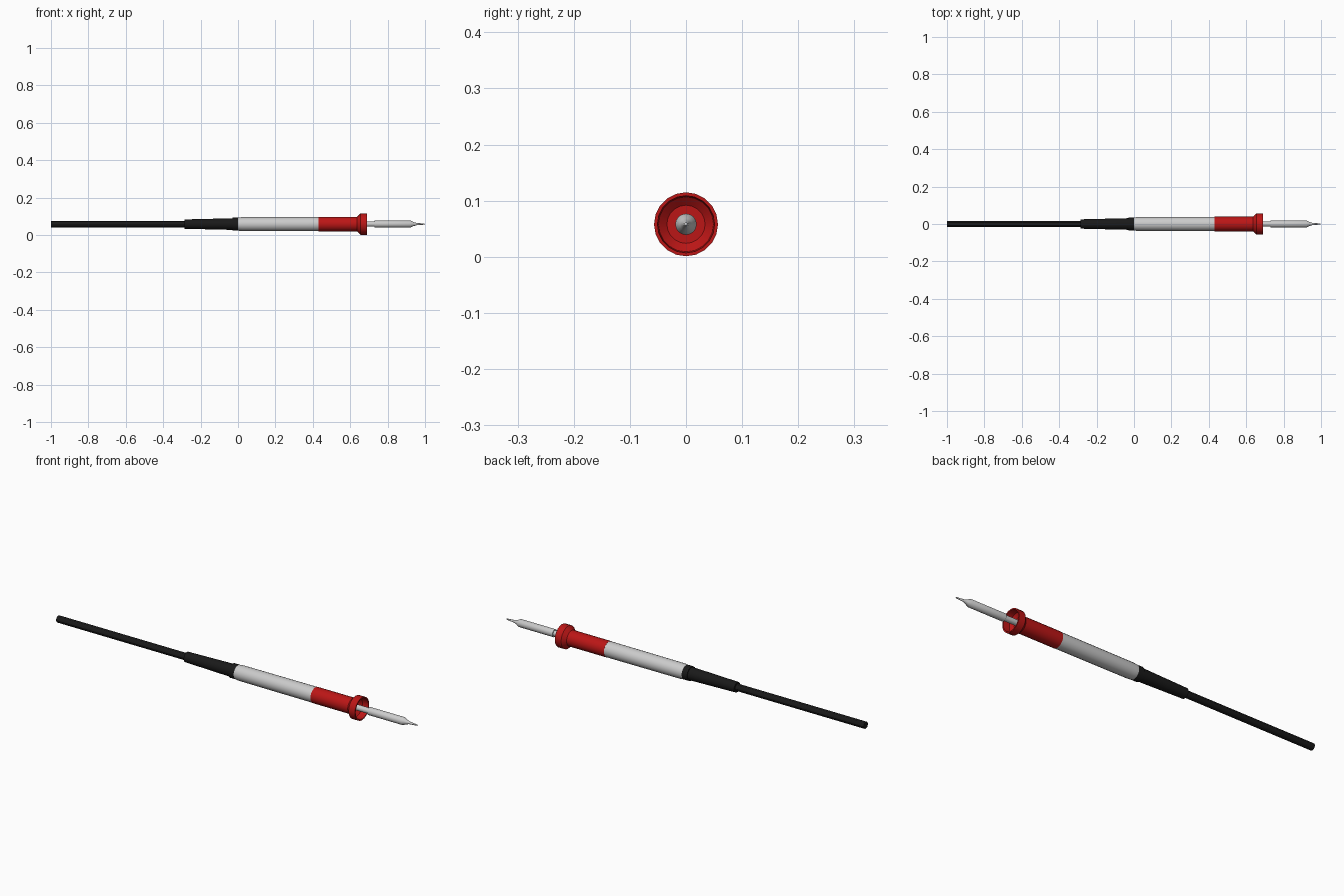
import bpy, bmesh, math

if "Cube" in bpy.data.objects:
    bpy.data.objects.remove(bpy.data.objects["Cube"])

AXIS_Z = 0.058


def material(name, color):
    m = bpy.data.materials.new(name)
    m.diffuse_color = color
    m.use_nodes = True
    m.node_tree.nodes["Principled BSDF"].inputs["Base Color"].default_value = m.diffuse_color
    return m


def lathe(name, profile, sides, mat=None):
    """Spin an (x, radius) profile around the long axis; radius 0 closes an end."""
    bm = bmesh.new()
    rings = []
    for x, r in profile:
        if r == 0:
            rings.append([bm.verts.new((x, 0, AXIS_Z))])
            continue
        ring = []
        for i in range(sides):
            a = 2 * math.pi * i / sides
            ring.append(bm.verts.new((x, r * math.cos(a), AXIS_Z + r * math.sin(a))))
        rings.append(ring)
    for a, b in zip(rings, rings[1:]):
        for i in range(sides):
            j = (i + 1) % sides
            if len(a) == 1:
                bm.faces.new((a[0], b[j], b[i]))
            elif len(b) == 1:
                bm.faces.new((a[i], a[j], b[0]))
            else:
                bm.faces.new((a[i], a[j], b[j], b[i]))
    bmesh.ops.recalc_face_normals(bm, faces=bm.faces)
    mesh = bpy.data.meshes.new(name)
    bm.to_mesh(mesh)
    bm.free()
    obj = bpy.data.objects.new(name, mesh)
    bpy.context.collection.objects.link(obj)
    if mat:
        mesh.materials.append(mat)
    bpy.ops.object.select_all(action='DESELECT')
    obj.select_set(True)
    bpy.context.view_layer.objects.active = obj
    bpy.ops.object.shade_smooth_by_angle(angle=math.radians(30))
    return obj


black = material("black_rubber", (0.01, 0.01, 0.01, 1))
red = material("red_plastic", (0.5, 0.008, 0.008, 1))

# Power cable
lathe("cable", [(-1, 0), (-1, 0.017), (-0.26, 0.017), (-0.26, 0)], 12, black)

# Strain relief boot with a collar against the handle
lathe("strain_relief", [(-0.285, 0), (-0.285, 0.025), (-0.03, 0.031),
                        (-0.03, 0.035), (0.003, 0.035), (0.003, 0)], 20, black)

# Grey handle
lathe("handle", [(0, 0), (0, 0.035), (0.02, 0.037), (0.41, 0.038),
                 (0.432, 0.038), (0.432, 0)], 20)

# Red grip ending in a hollow flared finger guard
lathe("grip", [(0.43, 0), (0.43, 0.039), (0.637, 0.039), (0.655, 0.057),
               (0.69, 0.057), (0.69, 0.051), (0.658, 0.049), (0.645, 0.034),
               (0.645, 0)], 20, red)

# Heater shaft, barrel and pointed tip
lathe("heater_shaft", [(0.64, 0), (0.64, 0.014), (0.74, 0.014), (0.74, 0)], 16)
lathe("tip", [(0.73, 0), (0.73, 0.019), (0.922, 0.019), (0.938, 0.011),
              (0.955, 0.006), (0.995, 0.003), (1, 0)], 16)
